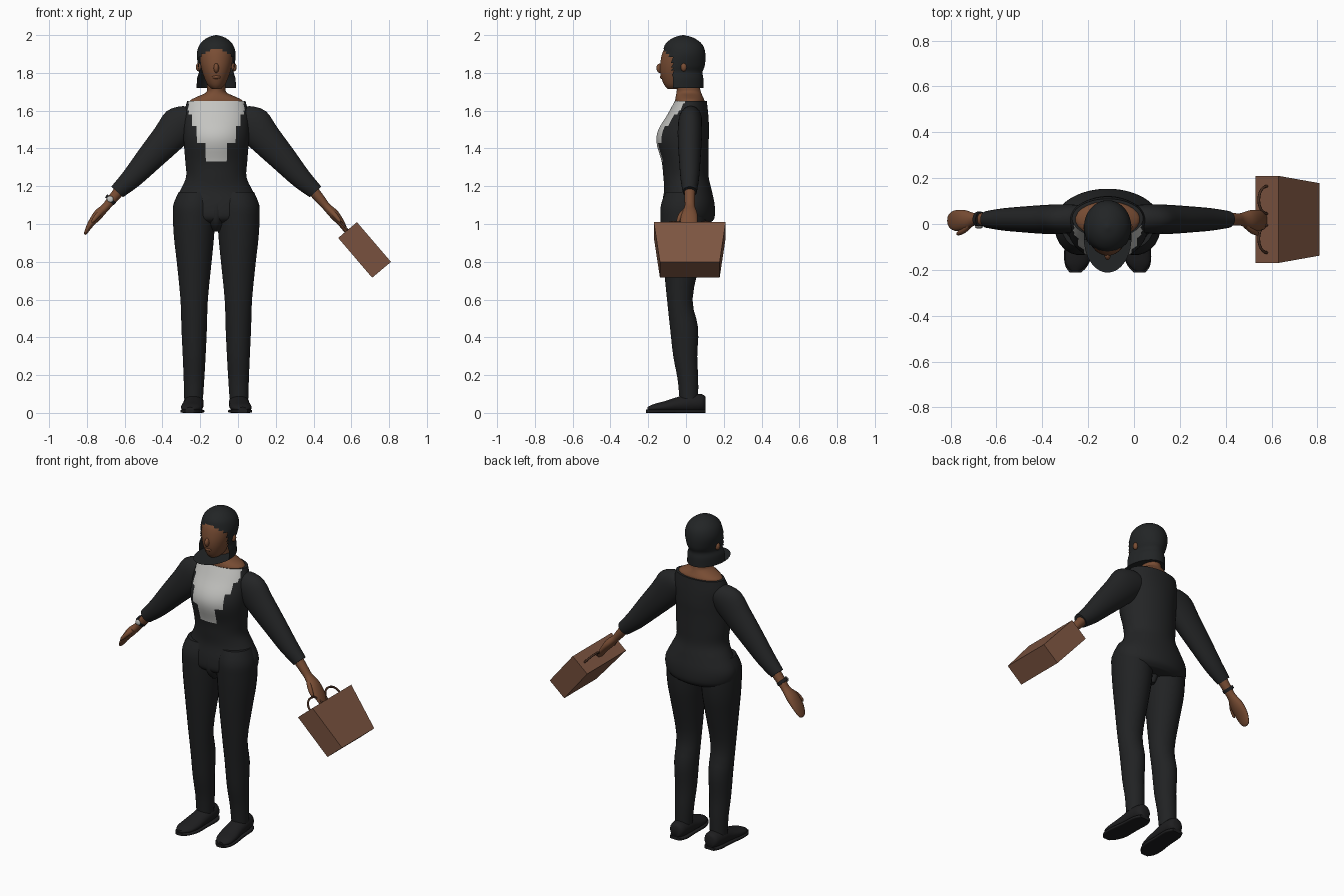
import bpy, bmesh, math
from mathutils import Vector

if "Cube" in bpy.data.objects:
    bpy.data.objects.remove(bpy.data.objects["Cube"])

CX = -0.115  # body centre line
X, Y, Z = Vector((1, 0, 0)), Vector((0, 1, 0)), Vector((0, 0, 1))


def material(name, r, g, b):
    m = bpy.data.materials.new(name)
    m.use_nodes = True
    m.diffuse_color = (r, g, b, 1)
    m.node_tree.nodes["Principled BSDF"].inputs["Base Color"].default_value = (r, g, b, 1)
    return m


BLACK = material("jacket black", 0.017, 0.018, 0.019)
TROUSER = material("trouser black", 0.015, 0.016, 0.017)
HAIR = material("hair black", 0.016, 0.018, 0.019)
SHOE = material("shoe black", 0.013, 0.013, 0.014)
SKIN = material("skin brown", 0.19, 0.074, 0.034)
SHIRT = material("shirt grey", 0.55, 0.55, 0.53)
LEATHER = material("leather brown", 0.21, 0.093, 0.054)
HANDLE = material("handle brown", 0.07, 0.03, 0.017)


def finish(name, bm, mats, smooth=True):
    bmesh.ops.recalc_face_normals(bm, faces=bm.faces)
    mesh = bpy.data.meshes.new(name)
    bm.to_mesh(mesh)
    bm.free()
    for m in mats:
        mesh.materials.append(m)
    ob = bpy.data.objects.new(name, mesh)
    bpy.context.collection.objects.link(ob)
    if smooth:
        bpy.ops.object.select_all(action="DESELECT")
        ob.select_set(True)
        bpy.context.view_layer.objects.active = ob
        bpy.ops.object.shade_smooth_by_angle(angle=math.radians(50))
    return ob


def smooth_rings(rings, steps):
    """Catmull-Rom interpolation between cross-sections."""
    out = []
    for i in range(len(rings) - 1):
        a, b = rings[max(i - 1, 0)], rings[i]
        c, d = rings[i + 1], rings[min(i + 2, len(rings) - 1)]
        for k in range(steps):
            t = k / steps
            out.append([q + t / 2 * (r - p + t * (2 * p - 5 * q + 4 * r - s + t * (3 * (q - r) + s - p)))
                        for p, q, r, s in zip(a, b, c, d)])
    return out + [rings[-1]]


def loft(name, rings, mats, side=1, u=X, v=Y, n=24, steps=3, power=1, rule=None, keep=None, caps=True):
    """Skin oval sections (x offset, y, z, radius u, radius v); side mirrors x."""
    bm = bmesh.new()
    loops = []
    for x, y, z, ru, rv in smooth_rings(rings, steps):
        loop = []
        for k in range(n):
            a = 2 * math.pi * (k + 0.5) / n
            c, s = math.cos(a), math.sin(a)
            c = math.copysign(abs(c) ** power, c)
            s = math.copysign(abs(s) ** power, s)
            p = Vector((x, y, z)) + u * (c * max(ru, 0.002)) + v * (s * max(rv, 0.002))
            loop.append(bm.verts.new((CX + side * p.x, p.y, p.z)))
        loops.append(loop)
    for lo, hi in zip(loops, loops[1:]):
        for k in range(n):
            bm.faces.new((lo[k], lo[(k + 1) % n], hi[(k + 1) % n], hi[k]))
    if caps:
        bm.faces.new(loops[0])
        bm.faces.new(loops[-1])
    if keep:
        drop = [f for f in bm.faces if not keep(f.calc_center_median())]
        bmesh.ops.delete(bm, geom=drop, context="FACES")
    if rule:
        for f in bm.faces:
            f.material_index = rule(f.calc_center_median())
    return finish(name, bm, mats)


def ellipsoid(name, centre, radii, mat, side=1):
    bm = bmesh.new()
    bmesh.ops.create_uvsphere(bm, u_segments=16, v_segments=10, radius=1)
    for vert in bm.verts:
        p = Vector([c + r * q for c, r, q in zip(centre, radii, vert.co)])
        vert.co = (CX + side * p.x, p.y, p.z)
    return finish(name, bm, [mat])


# Jacket, with the shirt as a stepped front panel
def shirt_rule(c):
    if c.y > 0.0:
        return 0
    half = 0.148 if c.z > 1.58 else 0.125 if c.z > 1.525 else 0.106 if c.z > 1.43 else 0.057 if c.z > 1.33 else 0
    return int(abs(c.x - CX) < half)


loft("jacket", [
    (0, .02, 1.0, .16, .10), (0, .012, 1.03, .215, .138), (0, .012, 1.1, .228, .14),
    (0, .01, 1.18, .19, .126), (0, .0, 1.25, .16, .12), (0, -.005, 1.33, .164, .124),
    (0, -.018, 1.43, .172, .138), (0, -.012, 1.5, .174, .134), (0, .01, 1.58, .172, .108),
    (0, .025, 1.65, .155, .085)], [BLACK, SHIRT], n=64, steps=4, rule=shirt_rule)

# Neck and bare shoulders
loft("neck", [
    (0, .02, 1.63, .145, .078), (0, .02, 1.655, .138, .078), (0, .017, 1.675, .10, .072),
    (0, .015, 1.695, .056, .066), (0, .012, 1.72, .05, .062), (0, .0, 1.78, .05, .06)], [SKIN])

# Head
loft("head", [
    (0, -.062, 1.715, .022, .035), (0, -.055, 1.735, .045, .06), (0, -.05, 1.77, .062, .08),
    (0, -.045, 1.81, .076, .093), (0, -.04, 1.86, .086, .096), (0, -.03, 1.92, .084, .09),
    (0, -.02, 1.965, .05, .06)], [SKIN])
ellipsoid("nose", (0, -.135, 1.825), (.014, .022, .026), SKIN)
ellipsoid("lips", (0, -.122, 1.778), (.024, .016, .011), SKIN)


# Bobbed hair, open around the face
def hair_keep(c):
    if c.z > 1.925:
        return True
    return c.y > -0.07 - max(0, c.z - 1.87) * 0.9


loft("hair", [
    (0, -.06, 1.72, .104, .152), (0, -.06, 1.77, .102, .152), (0, -.058, 1.805, .092, .146),
    (0, -.03, 1.84, .097, .13), (0, -.012, 1.9, .103, .115), (0, -.012, 1.95, .088, .099),
    (0, -.014, 1.985, .05, .056), (0, -.015, 2.0, .004, .004)],
    [HAIR], n=48, steps=4, keep=hair_keep)

# Paired parts: side -1 is the right, +1 the left
NORMAL = Vector((.73, 0, .68))
for side, label in ((-1, "right"), (1, "left")):
    ellipsoid(label + "_ear", (.094, -.012, 1.83), (.014, .016, .022), SKIN, side)

    loft(label + "_trouser_leg", [
        (.12, .015, .075, .05, .05), (.118, .01, .18, .055, .055), (.117, -.004, .3, .061, .064),
        (.117, -.01, .45, .068, .075), (.117, -.033, .6, .073, .068), (.117, -.023, .8, .093, .098),
        (.118, -.015, .92, .106, .115), (.118, -.013, 1.02, .112, .122),
        (.118, -.015, 1.1, .11, .119), (.105, -.012, 1.17, .095, .095)],
        [TROUSER], side)

    loft(label + "_sleeve", [
        (.09, .025, 1.58, .03, .045), (.12, .025, 1.57, .055, .08), (.19, .022, 1.53, .064, .10),
        (.26, .02, 1.45, .064, .088), (.36, .02, 1.34, .057, .072), (.45, .02, 1.24, .049, .056),
        (.525, .02, 1.17, .037, .042)], [BLACK], side, Y, NORMAL)

    loft(label + "_hand", [
        (.51, .02, 1.18, .03, .03), (.56, .02, 1.12, .027, .025), (.585, .02, 1.09, .028, .022),
        (.625, .017, 1.05, .044, .026), (.665, .015, 1.0, .045, .018), (.69, .015, .957, .03, .010),
        (.697, .015, .945, .01, .004)], [SKIN], side, Y, NORMAL)
    loft(label + "_thumb", [
        (.60, -.005, 1.075, .012, .014), (.625, -.026, 1.05, .014, .014),
        (.65, -.04, 1.02, .01, .01), (.658, -.043, 1.008, .003, .003)],
        [SKIN], side, Y, NORMAL, n=12)

    loft(label + "_shoe", [
        (.118, .103, .05, .025, .035), (.118, .085, .053, .046, .046), (.12, .02, .052, .054, .05),
        (.122, -.04, .044, .054, .042), (.128, -.11, .033, .058, .03),
        (.135, -.17, .026, .05, .021), (.14, -.205, .02, .02, .01)], [SHOE], side, X, Z)
    loft(label + "_sole", [
        (.118, .103, .009, .035, .009), (.118, .06, .009, .054, .009), (.122, -.03, .009, .056, .009),
        (.128, -.12, .009, .062, .009), (.136, -.18, .009, .05, .009),
        (.14, -.212, .009, .025, .009)], [SHOE], side, X, Z, power=.4)

# Trouser crotch
loft("trouser_crotch", [
    (0, -.02, .96, .02, .06), (0, -.03, 1.0, .04, .09), (0, -.035, 1.06, .045, .1),
    (0, -.03, 1.14, .04, .09)], [TROUSER])

# Wrist watch on the right arm
loft("watch_strap", [(.553, .02, 1.135, .034, .032), (.566, .02, 1.121, .034, .032)],
     [SHOE], -1, Y, NORMAL, steps=1)
ellipsoid("watch_face", (.562, -.014, 1.132), (.017, .006, .017), SHIRT, -1)

# Tapered handbag hanging in line with the left arm
TOP = Vector((.58, .02, .968))
THICK = Vector((.765, 0, .643))
DOWN = Vector((.65, 0, -.76))
bm = bmesh.new()
bag_rings = []
for depth, half in ((0, .19), (.277, .158)):
    bag_rings.append([bm.verts.new(TOP + DOWN * depth + THICK * (.065 * a) + Y * (half * b))
                      for a, b in ((-1, -1), (1, -1), (1, 1), (-1, 1))])
top, end = bag_rings
bm.faces.new(top)
bm.faces.new(end)
for k in range(4):
    bm.faces.new((top[k], top[(k + 1) % 4], end[(k + 1) % 4], end[k]))
finish("handbag", bm, [LEATHER], smooth=False)

# Handle loops on each side of the hand
for b, label in ((-1, "front"), (1, "back")):
    curve = bpy.data.curves.new(label + "_handle", "CURVE")
    curve.dimensions = "3D"
    curve.bevel_depth = .006
    curve.bevel_resolution = 2
    spline = curve.splines.new("POLY")
    spline.points.add(12)
    for k, point in enumerate(spline.points):
        a = math.pi * k / 12
        p = TOP + Y * (b * .085 + .06 * math.cos(a)) - DOWN * (.055 * math.sin(a))
        point.co = (*p, 1)
    curve.materials.append(HANDLE)
    bpy.context.collection.objects.link(bpy.data.objects.new(label + "_handle", curve))
